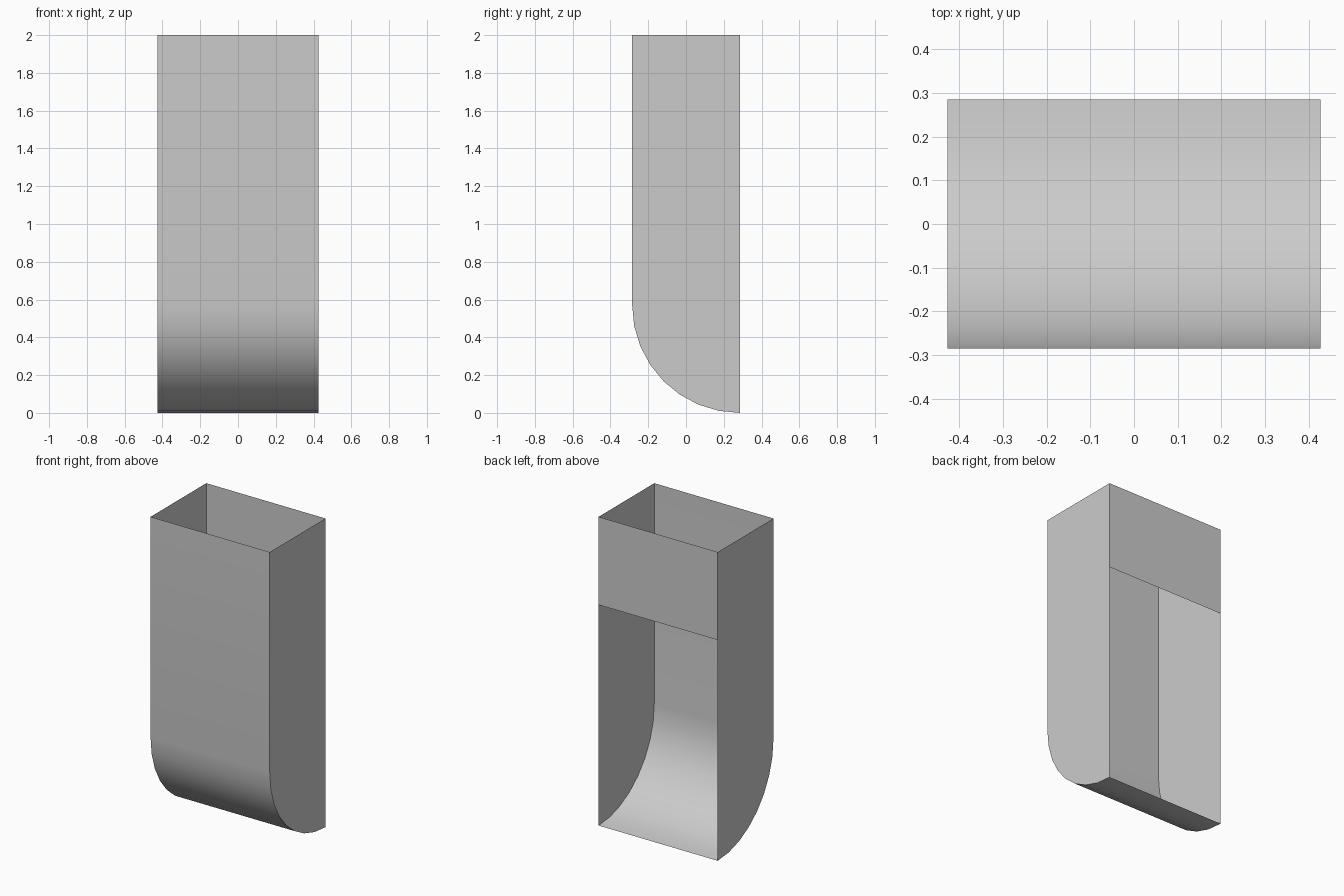
import bpy, bmesh
from math import sin, cos, pi

if "Cube" in bpy.data.objects:
    bpy.data.objects.remove(bpy.data.objects["Cube"])

HALF_W, R, HEIGHT, SEGS = 0.427, 0.57, 2.0, 8
BACK = R / 2            # y of the back plane
LIP = HEIGHT - R        # lower edge of the back panel

# Side profile (y, z): front edge, then quarter-round chute floor
front = [(-BACK, HEIGHT)]
front += [(BACK - R * cos(a), R - R * sin(a))
          for a in (i * pi / 2 / SEGS for i in range(SEGS + 1))]
back = [(BACK, LIP), (BACK, HEIGHT)]
profile = front + back

bm = bmesh.new()
left = [bm.verts.new((-HALF_W, y, z)) for y, z in profile]
right = [bm.verts.new((HALF_W, y, z)) for y, z in profile]

# Side walls
bm.faces.new(left)
bm.faces.new(right[::-1])

# Front and curved floor, then back panel; top and back opening stay open
opening = len(front) - 1
for i in range(len(profile) - 1):
    if i != opening:
        bm.faces.new((left[i + 1], left[i], right[i], right[i + 1]))
bmesh.ops.recalc_face_normals(bm, faces=bm.faces)

mesh = bpy.data.meshes.new("chute_shell")
bm.to_mesh(mesh)
bm.free()
shell = bpy.data.objects.new("chute_shell", mesh)
bpy.context.collection.objects.link(shell)

# Smooth curve with sharp corners
bpy.context.view_layer.objects.active = shell
shell.select_set(True)
bpy.ops.object.shade_smooth_by_angle()
